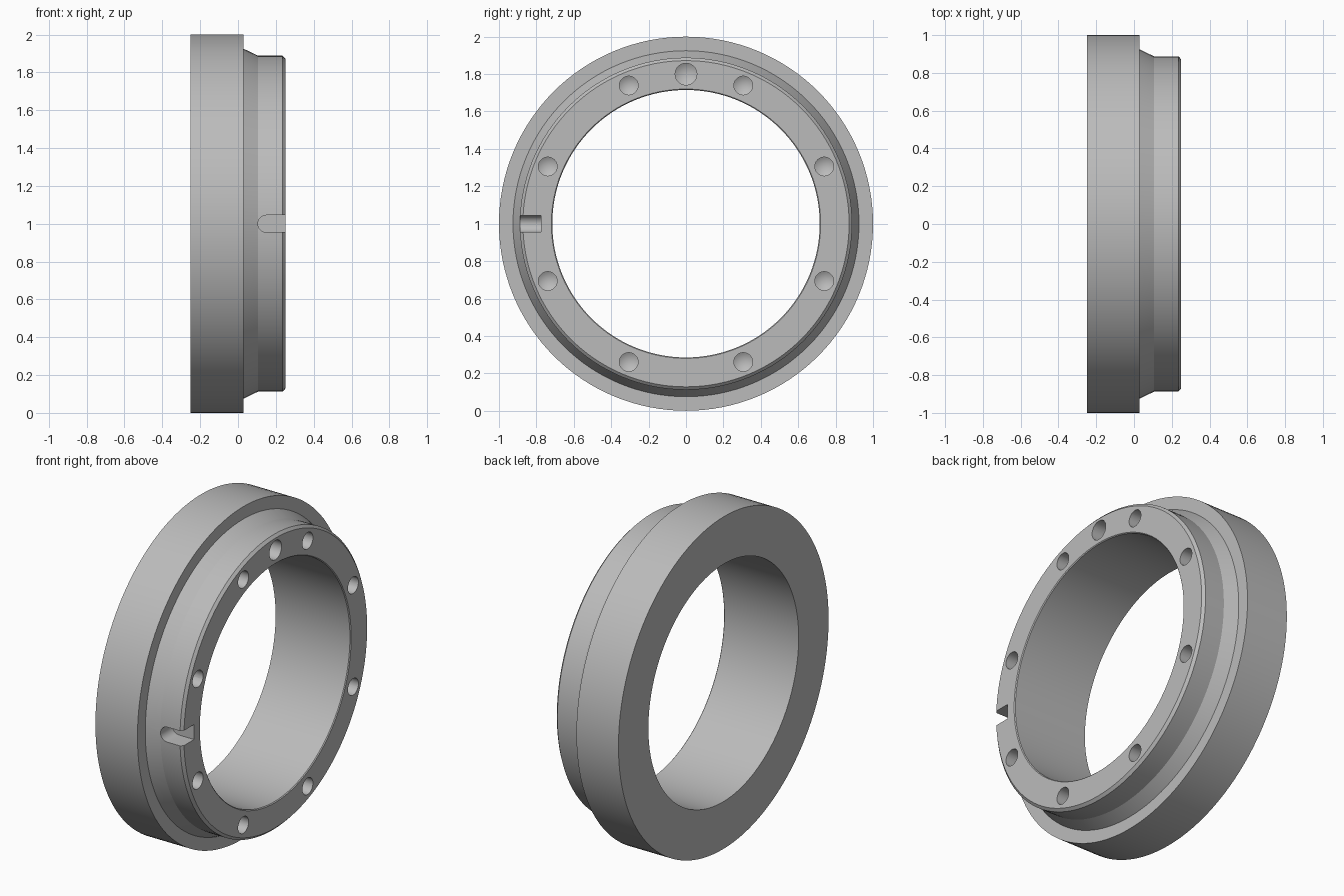
import bpy, bmesh
from math import pi, sin, cos, radians
from mathutils import Matrix, Vector

cube = bpy.data.objects.get("Cube")
if cube:
    bpy.data.objects.remove(cube)

metal = bpy.data.materials.new("plain grey")
metal.use_nodes = True
GREY = (0.5, 0.5, 0.5, 1)
metal.diffuse_color = GREY
metal.node_tree.nodes["Principled BSDF"].inputs["Base Color"].default_value = GREY

AXIS = Vector((0, 0, 1))   # centre of the ring, which turns about x


def lathe(name, profile, centre, steps, closed):
    """Turn (x, radius) points about an x-parallel axis through centre."""
    bm = bmesh.new()
    verts = [bm.verts.new((x, 0, r)) for x, r in profile]
    edges = [bm.edges.new(p) for p in zip(verts, verts[1:])]
    if closed:
        edges.append(bm.edges.new((verts[-1], verts[0])))
    bmesh.ops.spin(bm, geom=verts + edges, cent=(0, 0, 0), axis=(1, 0, 0),
                   angle=2 * pi, steps=steps, use_merge=True)
    bmesh.ops.remove_doubles(bm, verts=bm.verts, dist=1e-5)
    bmesh.ops.translate(bm, verts=bm.verts, vec=centre)
    return finish(name, bm)


def finish(name, bm):
    bmesh.ops.recalc_face_normals(bm, faces=bm.faces)
    mesh = bpy.data.meshes.new(name)
    bm.to_mesh(mesh)
    bm.free()
    mesh.materials.append(metal)
    obj = bpy.data.objects.new(name, mesh)
    bpy.context.collection.objects.link(obj)
    return obj


def cut(target, cutter):
    mod = target.modifiers.new(cutter.name, 'BOOLEAN')
    mod.operation = 'DIFFERENCE'
    mod.solver = 'EXACT'
    mod.object = cutter
    bpy.context.view_layer.objects.active = target
    bpy.ops.object.modifier_apply(modifier=mod.name)
    bpy.data.objects.remove(cutter)


# Stepped ring: wide flange, tapered shoulder, chamfered collar, plain bore
ring = lathe("flanged_ring", [
    (-0.25, 0.715), (-0.25, 1.0), (0.03, 1.0), (0.03, 0.925), (0.105, 0.888),
    (0.235, 0.888), (0.25, 0.872), (0.25, 0.72), (0.245, 0.715)],
    AXIS, 128, True)


# Blind holes with drill-point bottoms, one larger hole at the top
def drill(angle, radius):
    place = AXIS + Vector((0, 0.8 * sin(angle), 0.8 * cos(angle)))
    cutter = lathe("drill", [(0.3, 0), (0.3, radius), (0.12, radius),
                             (0.12 - radius * 0.6, 0)], place, 32, False)
    cut(ring, cutter)


drill(0, 0.058)
for i in range(8):
    drill(radians(22.5 + 45 * i), 0.05)

# Round-ended keyway across the front of the collar
half = 0.045
bm = bmesh.new()
outline = [(0.15 - half * sin(pi * i / 16), half * cos(pi * i / 16))
           for i in range(17)] + [(0.3, -half), (0.3, half)]
face = bm.faces.new([bm.verts.new((x, -0.775, 1 + z)) for x, z in outline])
side = bmesh.ops.extrude_face_region(bm, geom=[face])
bmesh.ops.translate(bm, vec=(0, -0.2, 0),
                    verts=[v for v in side["geom"] if isinstance(v, bmesh.types.BMVert)])
cut(ring, finish("keyway_cutter", bm))

# Smooth turned surfaces, sharp edges kept
bpy.ops.object.select_all(action='DESELECT')
ring.select_set(True)
bpy.context.view_layer.objects.active = ring
bpy.ops.object.shade_smooth_by_angle(angle=radians(20))
